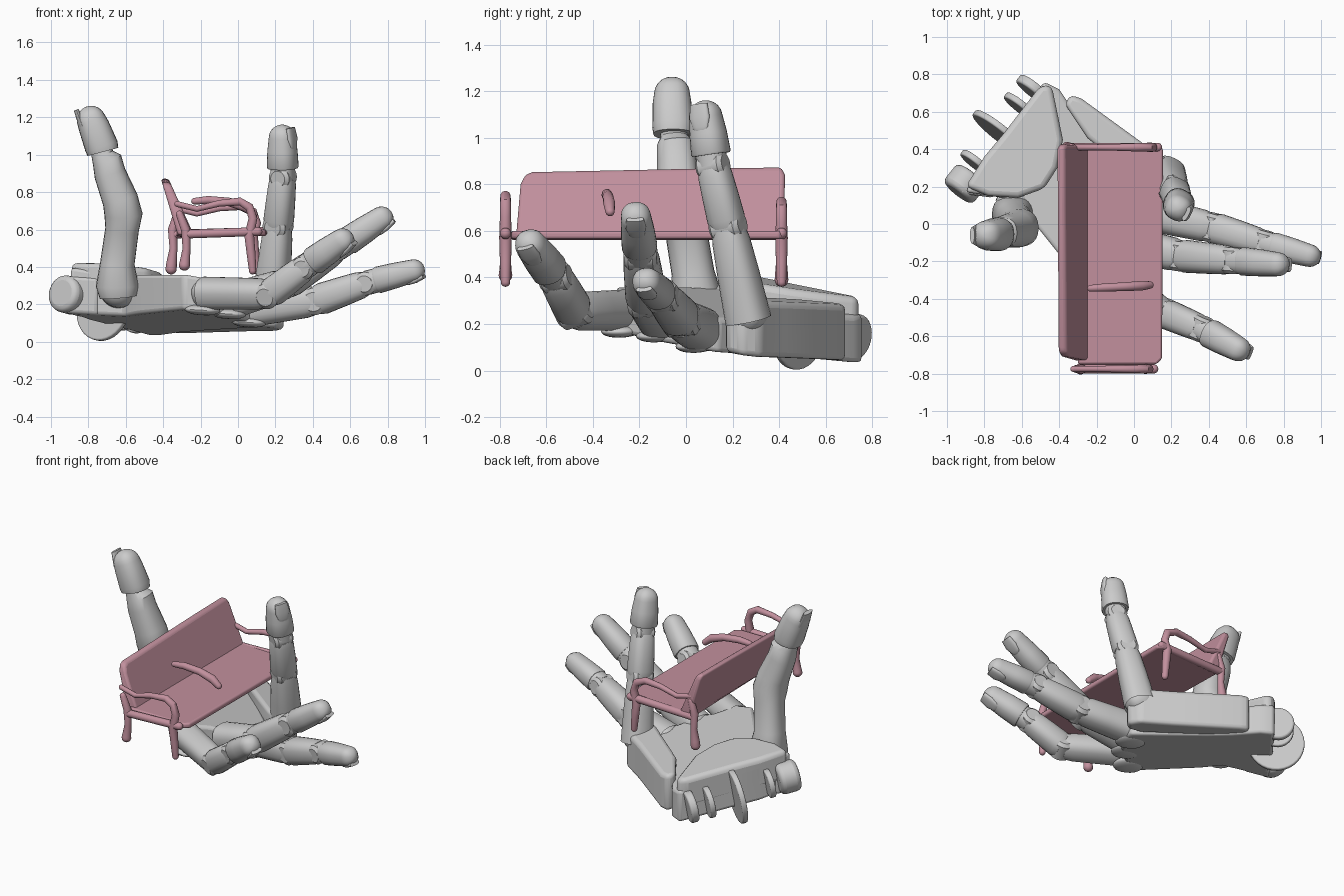
import bpy, bmesh
from math import sin, cos, pi, copysign, radians
from mathutils import Vector as V

if "Cube" in bpy.data.objects:
    bpy.data.objects.remove(bpy.data.objects["Cube"])

pink = bpy.data.materials.new("bench_pink")
pink.diffuse_color = (0.54, 0.28, 0.34, 1)
pink.use_nodes = True
pink.node_tree.nodes["Principled BSDF"].inputs["Base Color"].default_value = pink.diffuse_color


def finish(name, bm, mat=None, bevel=0):
    bmesh.ops.recalc_face_normals(bm, faces=bm.faces)
    me = bpy.data.meshes.new(name)
    bm.to_mesh(me)
    bm.free()
    ob = bpy.data.objects.new(name, me)
    bpy.context.collection.objects.link(ob)
    if mat:
        me.materials.append(mat)
    if bevel:
        m = ob.modifiers.new("bevel", "BEVEL")
        m.width, m.segments, m.limit_method = bevel, 3, "ANGLE"
    return ob


def tube(name, pts, radii, ref=(0, 0, 1), aspect=1, power=1.0, start=False, end=False, n=24, mat=None):
    """Loft of (super)elliptic rings along a path, with optional domed ends."""
    pts = [V(p) for p in pts]
    k = len(pts)
    tans = [(pts[min(i + 1, k - 1)] - pts[max(i - 1, 0)]).normalized() for i in range(k)]
    rings = [(p, t, r) for p, t, r in zip(pts, tans, radii)]
    dome = [radians(a) for a in (0, 18, 36, 52, 66, 78, 87)]
    if end:
        p, t, r = rings.pop()
        rings += [(p - t * r * (1 - sin(a)), t, r * cos(a)) for a in dome]
    if start:
        p, t, r = rings.pop(0)
        rings = [(p + t * r * (1 - sin(a)), t, r * cos(a)) for a in reversed(dome)] + rings
    bm = bmesh.new()
    loops = []
    for p, t, r in rings:
        u = V(ref) - t * t.dot(V(ref))
        u.normalize()
        w = t.cross(u)
        loop = []
        for j in range(n):
            c, s = cos(2 * pi * j / n), sin(2 * pi * j / n)
            c, s = copysign(abs(c) ** power, c), copysign(abs(s) ** power, s)
            loop.append(bm.verts.new(p + u * c * r * aspect + w * s * r))
        loops.append(loop)
    for a, b in zip(loops, loops[1:]):
        for j in range(n):
            bm.faces.new((a[j], a[(j + 1) % n], b[(j + 1) % n], b[j]))
    bm.faces.new(loops[0])
    bm.faces.new(loops[-1])
    return finish(name, bm, mat)


def slab(name, outline, low, high, bevel=0.02, mat=None):
    """Closed plate between two mapped copies of a 2D outline."""
    bm = bmesh.new()
    a = [bm.verts.new(low(*p)) for p in outline]
    b = [bm.verts.new(high(*p)) for p in outline]
    n = len(a)
    bm.faces.new(a)
    bm.faces.new(b)
    for i in range(n):
        bm.faces.new((a[i], a[(i + 1) % n], b[(i + 1) % n], b[i]))
    return finish(name, bm, mat, bevel)


def disc(name, centre, axis, r, thick):
    c, a = V(centre), V(axis).normalized() * thick / 2
    ob = tube(name, [c - a, c + a], [r, r], ref=(0.3, -0.4, 1), n=32)
    m = ob.modifiers.new("bevel", "BEVEL")
    m.width, m.segments, m.limit_method = min(.03, thick * .25), 3, "ANGLE"


def finger(name, joints, radii, back):
    """Three phalanges with hinge barrels, a capped fingertip and a nail."""
    p = [V(j) for j in joints]
    back = V(back)
    for i in range(2):
        a, b, r0, r1 = p[i], p[i + 1], radii[i], radii[i + 1]
        d = b - a
        tube(f"{name}_phalanx_{i + 1}", [a, a + d * .12, a + d * .55, a + d * .86, a + d * .98],
             [r0 * .9, r0, (r0 + r1) / 2, r1, r1 * .88], ref=back, power=.8, start=(i == 0))
    for i in (1, 2):
        t = (p[i + 1] - p[i - 1]).normalized()
        h = t.cross(back).normalized() * radii[i] * .9
        tube(f"{name}_hinge_{i}", [p[i] - h, p[i] - h * .75, p[i] + h * .75, p[i] + h],
             [radii[i] * .6, radii[i] * .86, radii[i] * .86, radii[i] * .6], ref=t)
    d, r, rt = p[3] - p[2], radii[2], radii[3]
    t = d.normalized()
    tube(f"{name}_tip_neck", [p[2], p[2] + d * .3], [r * .9, r * .9], ref=back, power=.85)
    tube(f"{name}_tip", [p[2] + d * .17, p[2] + d * .2, p[2] + d * .5, p[3]],
         [rt * 1.08, rt * 1.14, rt * 1.08, rt * .96], ref=back, power=.85, end=True)
    n = (back - t * t.dot(back)).normalized()
    q = p[3] + n * rt * .84
    tube(f"{name}_nail", [q - t * rt * 1.95 + n * .006, q - t * rt, q - t * rt * .2 - n * .01],
         [rt * .55, rt * .66, rt * .56], ref=n, aspect=.35, power=.8, start=True)


# Palm: tilted plates sharing one underside plane
def base(x, y):
    return .108 - .075 * x - .145 * y


def above(h, sx=0):
    return lambda x, y: V((x, y, base(x, y) + h - sx * x))


slab("palm", [(-.9, .17), (-.76, .15), (-.6, .12), (-.53, 0), (-.29, -.3), (-.17, -.3), (-.08, -.18),
              (0, -.14), (.06, -.02), (.13, .04), (.14, .14), (-.2, .46), (-.3, .57), (-.4, .72),
              (-.48, .76), (-.7, .48), (-.8, .36)], above(0), above(.16, .1))
slab("little_finger_plate", [(-.37, .64), (-.25, .46), (.1, .18), (.2, .17), (.25, .24), (.22, .32),
                             (.05, .43), (-.28, .67), (-.34, .69)], above(.01), above(.25), .025)
slab("thumb_mount", [(-.9, .2), (-.78, .15), (-.62, .14), (-.48, .19), (-.41, .3), (-.38, .45), (-.44, .74),
                     (-.5, .74), (-.7, .48), (-.8, .36)], above(.08), above(.28), .06)

# Wrist hinge lugs, the widest one carried by an arm
axis = (.62, .78, -.17)
for i, (c, r, th) in enumerate([((-.905, .215, .25), .1, .13), ((-.85, .33, .235), .09, .035),
                                ((-.72, .49, .175), .172, .035), ((-.61, .63, .16), .1, .035),
                                ((-.54, .72, .145), .1, .05)]):
    disc(f"wrist_lug_{i + 1}", c, axis, r, th)
slab("wrist_arm", [(-.935, .165), (-.75, .14), (-.7, .25), (-.865, .265)], above(.0), above(.2), .02)

# Fingers
finger("index_finger", [(-.24, -.25, .26), (.17, -.48, .255), (.36, -.56, .4), (.605, -.695, .575)],
       [.085, .08, .073, .068], (1, -.2, -.8))
finger("middle_finger", [(-.06, -.1, .21), (.25, -.17, .305), (.53, -.195, .5), (.82, -.22, .695)],
       [.095, .088, .078, .067], (1, 0, -1.2))
finger("ring_finger", [(.03, .07, .17), (.42, -.02, .22), (.69, -.1, .315), (.995, -.185, .395)],
       [.095, .085, .073, .063], (.4, 0, -1))
finger("little_finger", [(.17, .28, .16), (.215, .18, .62), (.24, .115, .88), (.235, .075, 1.16)],
       [.095, .078, .07, .072], (1, -.5, 0))

# Knuckle pads under the finger roots
for i, (x, y, z) in enumerate([(-.16, -.3, .175), (-.02, -.15, .155), (.09, .02, .11)]):
    tube(f"knuckle_pad_{i + 1}", [(x - .12, y + .05, z), (x + .06, y - .01, z - .01)], [.08, .08],
         aspect=.35, start=True, end=True)

# Thumb
tube("thumb_base", [(-.64, .05, .24), (-.645, .045, .3), (-.645, .03, .42), (-.62, 0, .6), (-.612, -.02, .68),
                    (-.63, -.03, .76), (-.685, -.04, .9), (-.7, -.045, .97), (-.725, -.05, 1.0), (-.735, -.05, 1.06)],
     [.1, .115, .092, .09, .102, .096, .085, .08, .06, .06], ref=(-1, 0, 0), power=.85)
tube("thumb_tip", [(-.722, -.055, 1.015), (-.73, -.055, 1.045), (-.77, -.06, 1.15), (-.815, -.06, 1.255)],
     [.085, .09, .083, .078], ref=(-1, 0, -.3), power=.85, end=True)
tube("thumb_nail", [(-.8, -.06, 1.08), (-.835, -.06, 1.16), (-.865, -.06, 1.24)],
     [.05, .062, .045], ref=(-1, 0, -.3), aspect=.3, n=16)
tube("thumb_socket", [(-.62, .2, .28), (-.66, .02, .28)], [.1, .1], start=True, end=True)

# Bench seat and backrest
slab("bench_seat", [(-.3, -.75), (.12, -.75), (.15, -.72), (.155, .4), (.13, .43), (-.33, .43)],
     lambda x, y: V((x, y, .56 + .005 * (x > .1))), lambda x, y: V((x, y, .6)), .012, pink)
slab("bench_backrest", [(-.73, .57), (.42, .57), (.425, .84), (.41, .872), (.1, .868), (-.66, .852),
                        (-.69, .84), (-.71, .8)],
     lambda y, z: V((-.325 - (z - .58) * .3, y, z)), lambda y, z: V((-.24 - (z - .58) * .45, y, z)),
     .015, pink)

# Bench end frames: rear leg, arm running into front leg, cross rail
for side, y, rx, fx, top in (("near", -.775, -.29, .08, .75), ("far", .41, -.36, .1, .725)):
    tube(f"bench_rear_leg_{side}", [(rx, y, .36 + .02 * (side == "near")), (rx + .005, y, .42), (rx + .015, y, .5),
                                    (rx + .01, y, .6), (-.32, y, .7)],
         [.03, .028, .021, .025, .02], ref=(1, 0, 0), start=True, end=True, n=14, mat=pink)
    tube(f"bench_arm_front_leg_{side}", [(-.34, y, top - .01), (-.22, y, top - .04), (-.1, y, top - .01),
                                         (.01, y, top), (fx - .02, y, top - .03), (fx, y, top - .09),
                                         (fx - .02, y, .57), (fx - .01, y, .47), (fx, y, .36)],
         [.016, .016, .018, .022, .024, .024, .027, .024, .02], ref=(0, 1, 0), start=True, end=True,
         n=14, mat=pink)
    tube(f"bench_rail_{side}", [(rx, y, .575), (fx + .05, y, .59)], [.024, .024], ref=(0, 1, 0),
         start=True, end=True, n=14, mat=pink)

# Bench middle armrest, a tapered bar reaching forward from the backrest
tube("bench_middle_arm", [(-.25, -.345, .75), (-.16, -.34, .758), (-.05, -.335, .748), (.04, -.33, .72),
                          (.1, -.325, .67)], [.018, .022, .023, .026, .02], ref=(0, 1, 0),
     start=True, end=True, n=14, mat=pink)

# Smooth shading with sharp edges kept
for ob in bpy.context.collection.objects:
    ob.select_set(True)
    bpy.context.view_layer.objects.active = ob
bpy.ops.object.shade_smooth_by_angle(angle=radians(35))
